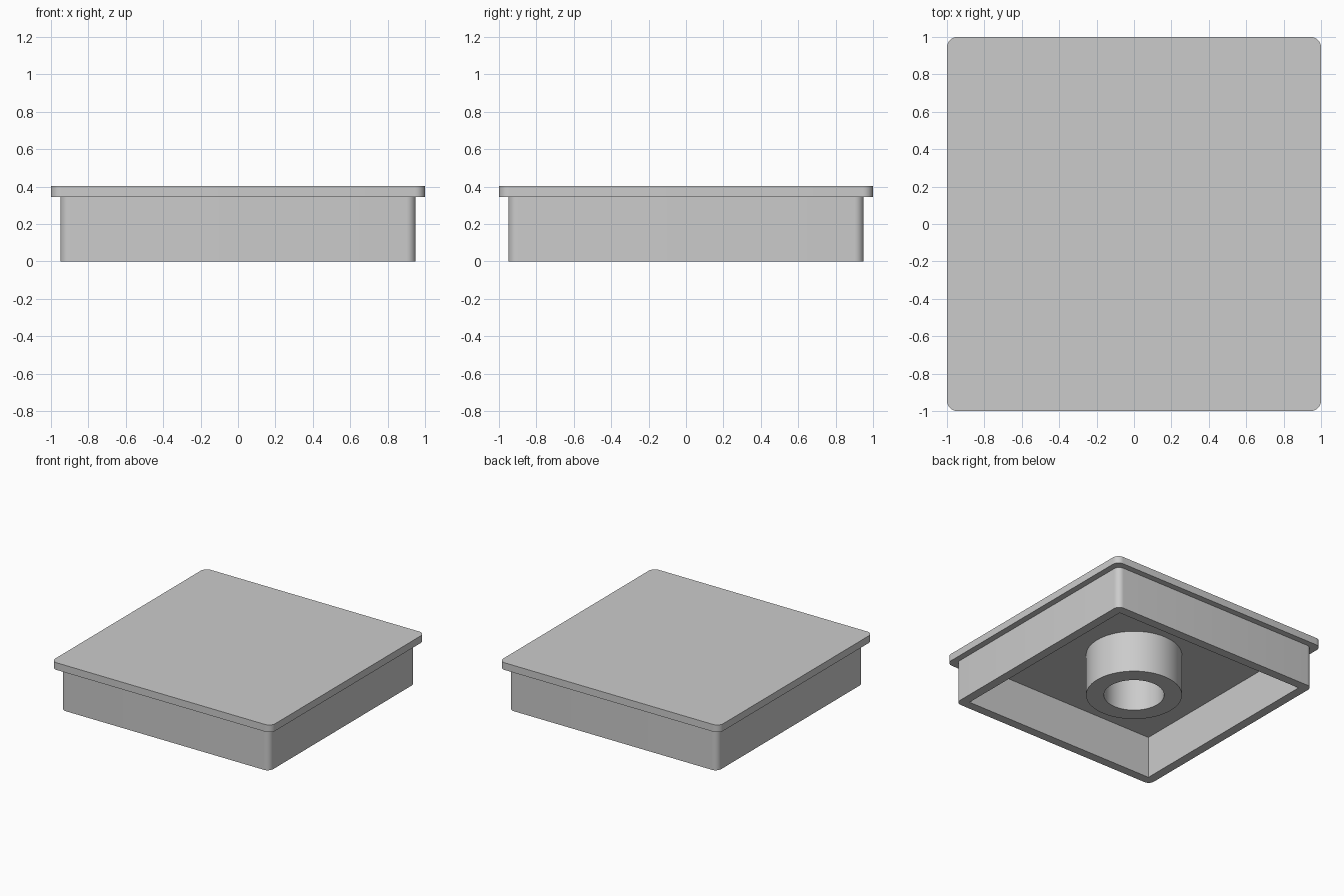
import bpy
import bmesh
from math import cos, sin, pi, radians

cube = bpy.data.objects.get("Cube")
if cube:
    bpy.data.objects.remove(cube)

TOP, UNDERSIDE = 0.404, 0.345
STEPS = 8

grey = bpy.data.materials.new("plain grey")
grey.use_nodes = True
grey.diffuse_color = (0.6, 0.6, 0.6, 1)
grey.node_tree.nodes["Principled BSDF"].inputs["Base Color"].default_value = (0.6, 0.6, 0.6, 1)


def rounded_square(half, radius):
    """Counter-clockwise outline; radius 0 repeats each corner point."""
    points = []
    for i, (sx, sy) in enumerate([(1, 1), (-1, 1), (-1, -1), (1, -1)]):
        for k in range(STEPS + 1):
            a = (i + k / STEPS) * pi / 2
            points.append((sx * (half - radius) + radius * cos(a),
                           sy * (half - radius) + radius * sin(a)))
    return points


def circle(radius, count=64):
    return [(radius * cos(2 * pi * i / count), radius * sin(2 * pi * i / count))
            for i in range(count)]


def add_loop(bm, outline, z):
    return [bm.verts.new((x, y, z)) for x, y in outline]


def bridge(bm, a, b):
    n = len(a)
    for i in range(n):
        j = (i + 1) % n
        bm.faces.new((a[i], a[j], b[j], b[i]))


def finish(bm, name):
    bmesh.ops.remove_doubles(bm, verts=bm.verts, dist=0.0001)
    mesh = bpy.data.meshes.new(name)
    bm.to_mesh(mesh)
    bm.free()
    mesh.materials.append(grey)
    obj = bpy.data.objects.new(name, mesh)
    bpy.context.collection.objects.link(obj)
    bpy.ops.object.select_all(action='DESELECT')
    obj.select_set(True)
    bpy.context.view_layer.objects.active = obj
    bpy.ops.object.shade_smooth_by_angle(angle=radians(30))
    return obj


def solid(name, outline, z0, z1):
    bm = bmesh.new()
    low, high = add_loop(bm, outline, z0), add_loop(bm, outline, z1)
    bridge(bm, low, high)
    bm.faces.new(high)
    bm.faces.new(low[::-1])
    return finish(bm, name)


def tube(name, outer, inner, z0, z1):
    """Hollow wall with a rim below, seated against the cover plate above."""
    bm = bmesh.new()
    out_low, out_high = add_loop(bm, outer, z0), add_loop(bm, outer, z1)
    in_low, in_high = add_loop(bm, inner, z0), add_loop(bm, inner, z1)
    bridge(bm, out_low, out_high)
    bridge(bm, in_high, in_low)
    bridge(bm, in_low, out_low)
    return finish(bm, name)


# Flat cover with rounded corners
solid("cover_plate", rounded_square(1.0, 0.055), UNDERSIDE, TOP)
# Skirt wall: rounded outside, square inside
tube("skirt_wall", rounded_square(0.95, 0.05), rounded_square(0.876, 0), 0, UNDERSIDE)
# Round socket in the middle of the underside
tube("centre_socket", circle(0.36), circle(0.226), 0, UNDERSIDE)
